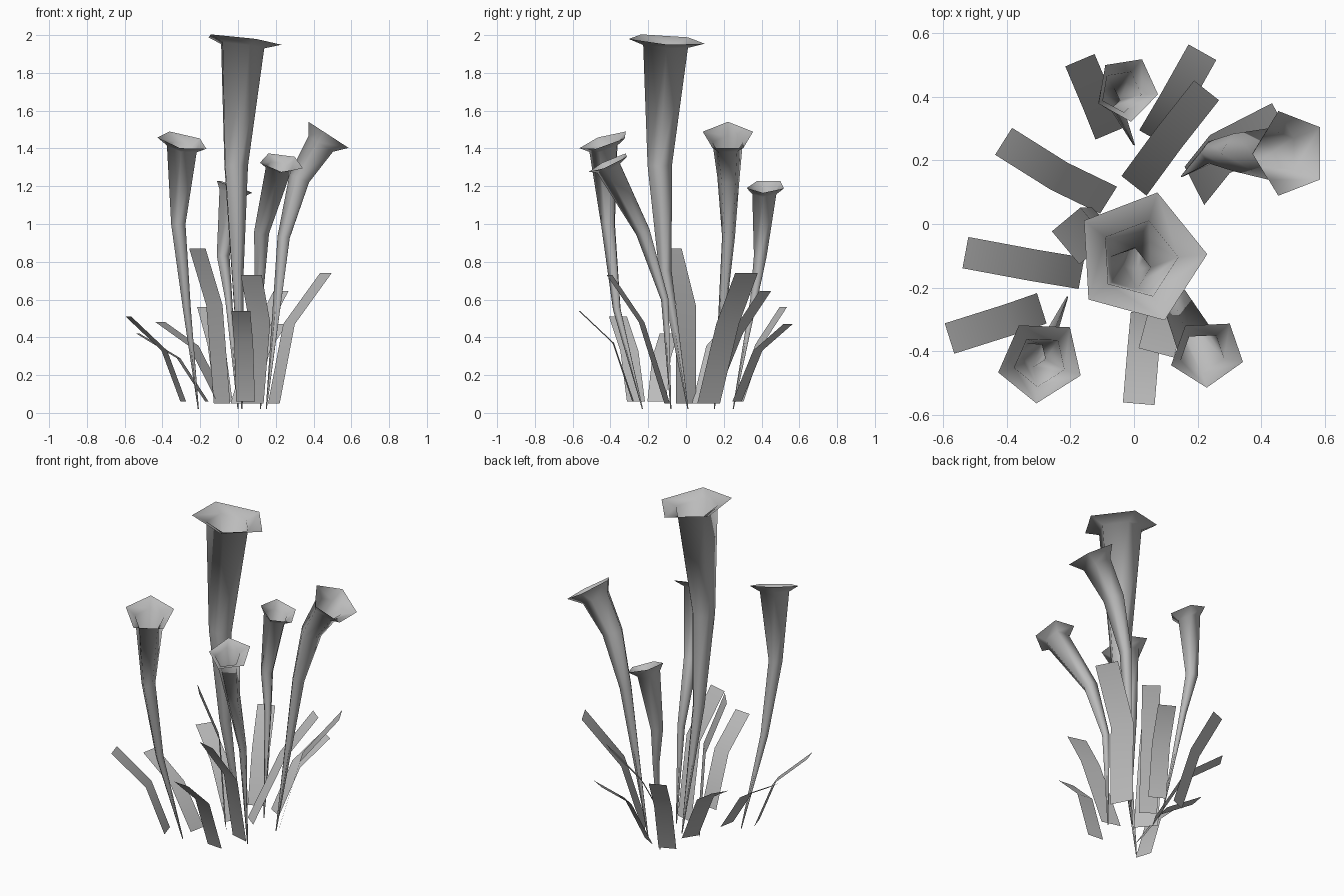
import bpy
import math
from mathutils import Vector, Matrix

if "Cube" in bpy.data.objects:
    bpy.data.objects.remove(bpy.data.objects["Cube"])

grey = bpy.data.materials.new("plain_grey")
grey.use_nodes = True
GREY = (0.5, 0.5, 0.5, 1)
grey.diffuse_color = GREY
grey.node_tree.nodes["Principled BSDF"].inputs["Base Color"].default_value = GREY

SIDES = 5


def make_object(name, verts, faces):
    mesh = bpy.data.meshes.new(name)
    mesh.from_pydata(verts, [], faces)
    mesh.materials.append(grey)
    mesh.shade_smooth()
    obj = bpy.data.objects.new(name, mesh)
    bpy.context.collection.objects.link(obj)
    return obj


def ring(center, normal, radius, phase):
    """Pentagon around center, facing along normal."""
    turn = Vector((0, 0, 1)).rotation_difference(Vector(normal)).to_matrix()
    angles = [math.radians(phase + i * 360 / SIDES) for i in range(SIDES)]
    return [Vector(center) + turn @ Vector((radius * math.cos(a), radius * math.sin(a), 0))
            for a in angles]


def trumpet(name, path, radii, rim, rim_radius, slope, phase):
    """Tapered pentagonal tube from a pointed foot to a flared, tilted rim."""
    points = [Vector(p) for p in path]
    face = Vector((slope[0], slope[1], 1)).normalized()
    verts = []
    for i, (p, r) in enumerate(zip(points, radii)):
        before, after = points[max(i - 1, 0)], points[min(i + 1, len(points) - 1)]
        normal = face if i == len(points) - 1 else (after - before).normalized()
        verts += ring(p, normal, r, phase)
    verts += ring(rim, face, rim_radius, phase)
    faces = []
    for row in range(len(points)):
        for i in range(SIDES):
            a, b = row * SIDES + i, row * SIDES + (i + 1) % SIDES
            faces.append((a, b, b + SIDES, a + SIDES))
    make_object(name, verts, faces)


def leaf(name, root, mid, tip, width=0.1):
    """Flat strip with one bend."""
    root, mid, tip = Vector(root), Vector(mid), Vector(tip)
    out = tip - mid
    side = Vector((out.y, -out.x, 0)).normalized() * width / 2
    verts = [p + s * side for p in (root, mid, tip) for s in (-1, 1)]
    make_object(name, verts, [(0, 1, 3, 2), (2, 3, 5, 4)])


# Trumpet flowers
trumpet("tall_center_trumpet",
        [(0.02, 0.01, 0.02), (-0.005, -0.11, 0.75), (-0.015, -0.14, 1.31), (0.015, -0.11, 1.945)],
        [0.003, 0.035, 0.068, 0.125], (0.02, -0.105, 1.975), 0.212, (0.12, 0.07), 75)
trumpet("front_right_trumpet",
        [(-0.21, -0.23, 0.02), (-0.27, -0.365, 0.55), (-0.315, -0.41, 1.0), (-0.295, -0.43, 1.405)],
        [0.003, 0.022, 0.04, 0.085], (-0.293, -0.43, 1.44), 0.14, (0.22, -0.31), 50)
trumpet("front_left_trumpet",
        [(0.12, -0.08, 0.02), (0.11, -0.11, 0.6), (0.125, -0.225, 0.96), (0.215, -0.405, 1.3)],
        [0.003, 0.022, 0.042, 0.072], (0.23, -0.405, 1.325), 0.12, (0.15, -0.45), 55)
trumpet("back_left_trumpet",
        [(0.15, 0.15, 0.02), (0.245, 0.225, 0.93), (0.33, 0.225, 1.24), (0.445, 0.22, 1.42)],
        [0.003, 0.036, 0.062, 0.085], (0.49, 0.222, 1.465), 0.14, (0.65, 0), 108)
trumpet("back_trumpet",
        [(0, 0.25, 0.02), (-0.05, 0.36, 0.6), (-0.08, 0.395, 0.83), (-0.04, 0.418, 1.165)],
        [0.003, 0.02, 0.036, 0.068], (-0.022, 0.425, 1.2), 0.105, (0.35, -0.05), 62)

# Leaves around the base
LEAVES = {
    "right_back_leaf": ((-0.08, 0.075, 0.05), (-0.235, 0.15, 0.355), (-0.41, 0.26, 0.48)),
    "right_leaf": ((-0.165, -0.155, 0.06), (-0.315, -0.13, 0.29), (-0.53, -0.09, 0.42)),
    "right_front_leaf": ((-0.29, -0.265, 0.06), (-0.39, -0.3, 0.33), (-0.58, -0.36, 0.51)),
    "inner_right_leaf": ((-0.085, 0, 0.05), (-0.125, 0, 0.57), (-0.215, -0.075, 0.87)),
    "front_leaf": ((0.04, -0.28, 0.06), (0.03, -0.385, 0.37), (0.015, -0.565, 0.54)),
    "front_left_leaf": ((0.08, -0.1, 0.05), (0.115, -0.235, 0.48), (0.07, -0.405, 0.73)),
    "back_tall_leaf": ((0, 0.12, 0.05), (0.11, 0.27, 0.42), (0.228, 0.42, 0.645)),
    "left_leaf": ((0.19, 0.12, 0.05), (0.27, 0.22, 0.47), (0.465, 0.32, 0.74)),
    "back_low_leaf": ((0.06, 0.27, 0.06), (0.125, 0.38, 0.33), (0.215, 0.54, 0.47)),
    "back_right_leaf": ((-0.075, 0.285, 0.06), (-0.115, 0.385, 0.36), (-0.17, 0.515, 0.56)),
}
for name, (root, mid, tip) in LEAVES.items():
    wide = 0.135 if name in ("inner_right_leaf", "left_leaf") else 0.115 if "left" in name else 0.1
    leaf(name, root, mid, tip, wide)
